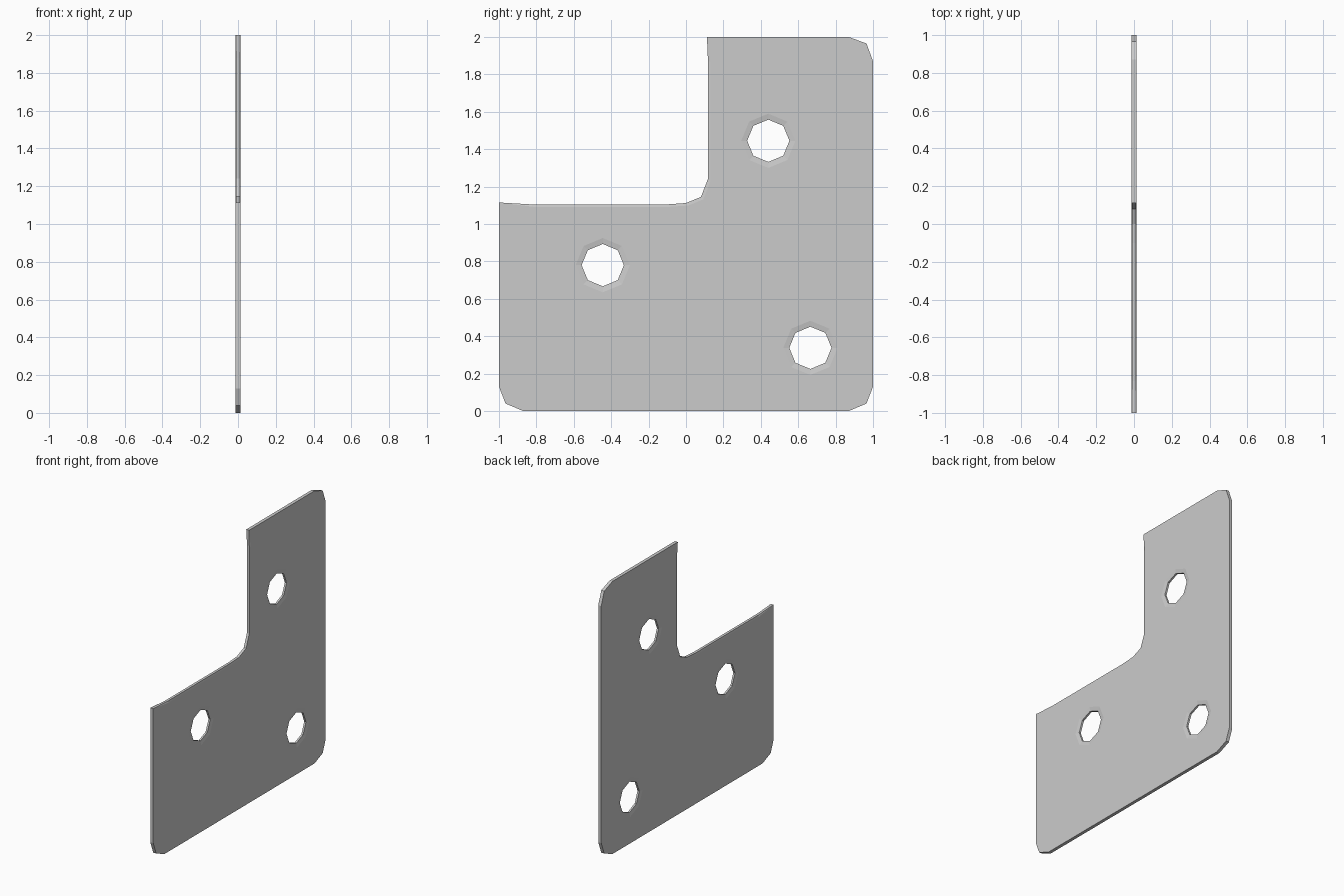
import bpy, bmesh
from math import cos, sin, pi

if "Cube" in bpy.data.objects:
    bpy.data.objects.remove(bpy.data.objects["Cube"])

HALF = 0.012   # half thickness of the sheet
RIM = 0.007    # half thickness at softened edges

# Outline in (y, z, inset): inset softens the notch edge
outline = [
    (-1, 0.13, 0), (-0.965, 0.04, 0), (-0.87, 0, 0),
    (0.87, 0, 0), (0.965, 0.04, 0), (1, 0.13, 0),
    (1, 1.87, 0), (0.965, 1.965, 0), (0.87, 2, 0),
    (0.112, 2, 0), (0.117, 1.88, 0.013), (0.117, 1.24, 0.013),
    (0.08, 1.145, 0.013), (0, 1.112, 0.013), (-0.1, 1.105, 0.013),
    (-0.83, 1.105, 0.013), (-1, 1.115, 0),
]
holes = [(0.44, 1.445), (-0.445, 0.78), (0.665, 0.338)]

bm = bmesh.new()


def ring(points, x):
    return [bm.verts.new((x, y, z)) for y, z in points]


def octagon(c, r):
    return [(c[0] + r * cos(i * pi / 4), c[1] + r * sin(i * pi / 4)) for i in range(8)]


def bridge(a, b):
    n = len(a)
    for i in range(n):
        j = (i + 1) % n
        bm.faces.new((a[i], a[j], b[j], b[i]))


def loop_edges(r):
    return [bm.edges.get((r[i], r[i - 1])) or bm.edges.new((r[i], r[i - 1])) for i in range(len(r))]


flat = [(y + d, z - d) for y, z, d in outline]
edge = [(y, z) for y, z, d in outline]
loops = [(flat, edge)] + [(octagon(c, 0.145), octagon(c, 0.113)) for c in holes]

# Rims of the plate and holes, with shallow chamfers
sides = {1: [], -1: []}
for k, (face_pts, rim_pts) in enumerate(loops):
    h = RIM if k else HALF * 0.8
    rings = [ring(face_pts, HALF), ring(rim_pts, h), ring(rim_pts, -h), ring(face_pts, -HALF)]
    for a, b in zip(rings, rings[1:]):
        bridge(a, b)
    sides[1].append(rings[0])
    sides[-1].append(rings[3])

# Flat faces with the holes left open
for s, rings in sides.items():
    edges = [e for r in rings for e in loop_edges(r)]
    bmesh.ops.triangle_fill(bm, use_beauty=True, use_dissolve=False, edges=edges, normal=(s, 0, 0))

bmesh.ops.recalc_face_normals(bm, faces=bm.faces)
mesh = bpy.data.meshes.new("corner_plate")
bm.to_mesh(mesh)
bm.free()
plate = bpy.data.objects.new("corner_plate", mesh)
bpy.context.collection.objects.link(plate)
